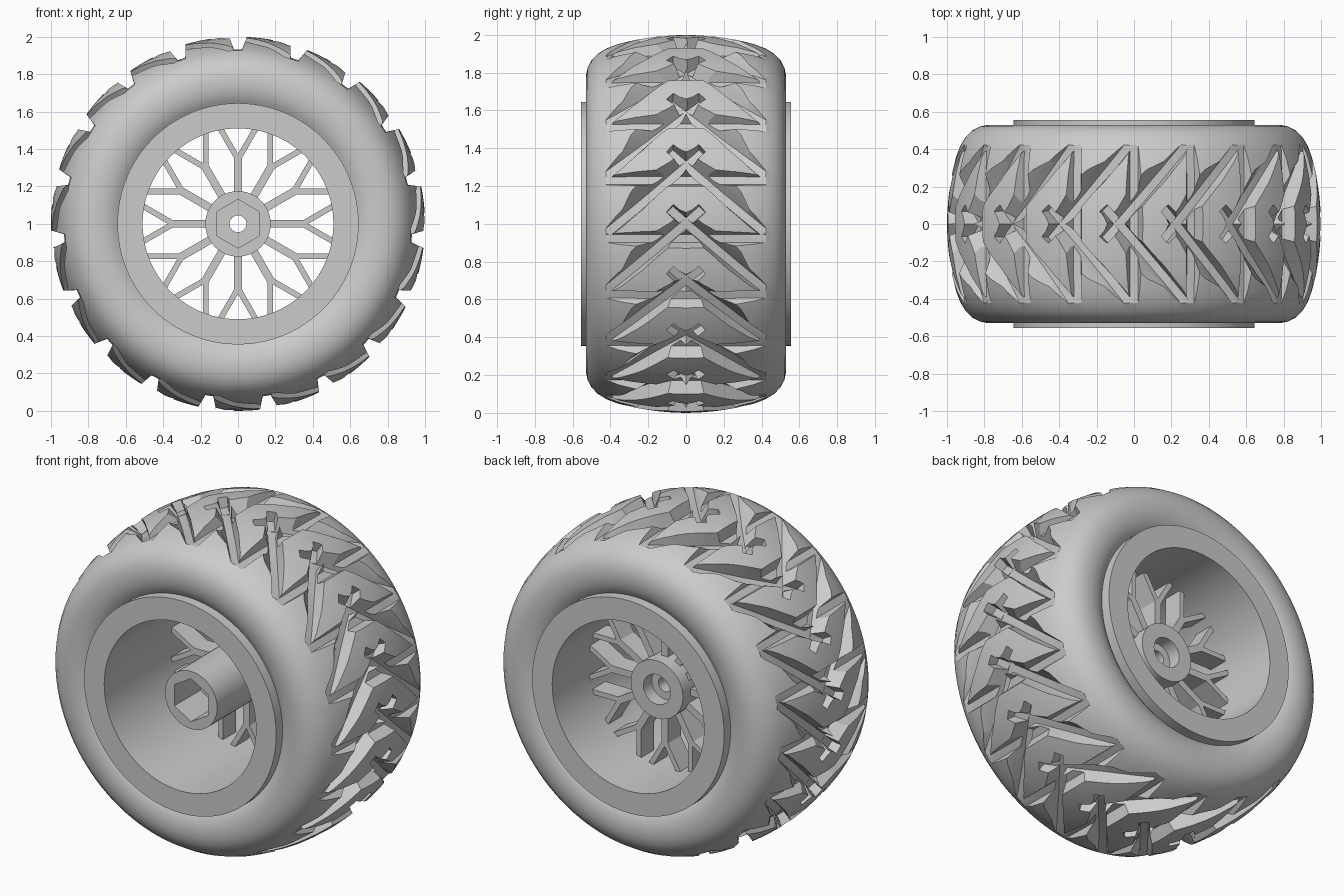
import bpy, bmesh
from math import cos, sin, pi, radians
from mathutils import Vector

if "Cube" in bpy.data.objects:
    bpy.data.objects.remove(bpy.data.objects["Cube"])

KNOBS = 19
PITCH = 2 * pi / KNOBS


def polar(theta, y, r):
    return Vector((r * cos(theta), y, 1 + r * sin(theta)))


def finish(name, bm):
    bmesh.ops.recalc_face_normals(bm, faces=bm.faces)
    me = bpy.data.meshes.new(name)
    bm.to_mesh(me)
    bm.free()
    ob = bpy.data.objects.new(name, me)
    bpy.context.collection.objects.link(ob)
    return ob


def loft(bm, rings, closed=False):
    """Skin a list of equal point rings, capped unless closed."""
    vs = [[bm.verts.new(p) for p in ring] for ring in rings]
    n, m = len(vs), len(vs[0])
    for i in range(n if closed else n - 1):
        a, b = vs[i], vs[(i + 1) % n]
        for j in range(m):
            k = (j + 1) % m
            bm.faces.new((a[j], a[k], b[k], b[j]))
    if not closed:
        bm.faces.new(vs[0])
        bm.faces.new(vs[-1])


def lathe(name, profile, segs):
    bm = bmesh.new()
    loft(bm, [[polar(2 * pi * i / segs, y, r) for y, r in profile] for i in range(segs)], True)
    return finish(name, bm)


def cylinder(name, r, y0, y1, segs, turn=0.0):
    bm = bmesh.new()
    rings = []
    for y in (y0, y1):
        pts = [polar(turn + 2 * pi * i / segs, y, r) for i in range(segs)]
        rings.append([Vector((p.x, p.y, p.z)) for p in pts])
    loft(bm, rings)
    return finish(name, bm)


def cut(ob, cutter):
    cutter.hide_render = True
    mod = ob.modifiers.new("cut", 'BOOLEAN')
    mod.operation = 'DIFFERENCE'
    mod.solver = 'EXACT'
    mod.object = cutter
    bpy.context.view_layer.objects.active = ob
    bpy.ops.object.modifier_apply(modifier=mod.name)
    bpy.data.objects.remove(cutter)


def smooth(ob, angle=28):
    bpy.ops.object.select_all(action='DESELECT')
    ob.select_set(True)
    bpy.context.view_layer.objects.active = ob
    bpy.ops.object.shade_smooth_by_angle(angle=radians(angle))


def groove_set(name, path, across, side=1):
    """One groove per knob. path: (tangent, y, floor radius, slope - side, slope + side)."""
    bm = bmesh.new()
    at, ay = across
    for k in range(KNOBS):
        base = pi / 2 + k * PITCH
        rings = []
        for t, y, r, lo, hi in path:
            section = ((-0.023, r), (0.023, r), (0.03 + hi, 1.04), (-0.03 - lo, 1.04))
            rings.append([polar(base - (t + at * w), side * (y + ay * w), rad)
                          for w, rad in section])
        loft(bm, rings)
    return finish(name, bm)


# Tyre carcass, revolved from half a cross-section
half = [(0.44, 0.57), (0.475, 0.62), (0.505, 0.66), (0.523, 0.70), (0.53, 0.745),
        (0.529, 0.785), (0.521, 0.825), (0.50, 0.865), (0.466, 0.90), (0.42, 0.928),
        (0.36, 0.951), (0.27, 0.973), (0.16, 0.99), (0.07, 0.998)]
profile = half + [(0, 1.0)] + [(-y, r) for y, r in reversed(half)]
tyre = lathe("tyre", profile, 152)

# Tread: straight cross grooves, then mirrored diagonal grooves
straight = [(0, y, r, 0.03, 0.03) for y, r in
            ((-0.45, 0.925), (-0.25, 0.932), (0.25, 0.932), (0.45, 0.925))]
cut(tyre, groove_set("cross_grooves", straight, (1, 0)))
diagonal = [(0.315, 0.435, 0.93, 0, 0), (0.2, 0.305, 0.912, 0, 0.05),
            (0.07, 0.165, 0.905, 0, 0.11), (-0.085, 0.0, 0.925, 0, 0.04),
            (-0.165, -0.085, 0.935, 0, 0)]
for side in (1, -1):
    cut(tyre, groove_set("diagonal_grooves", diagonal, (-0.74, 0.67), side))
smooth(tyre)

# Rim barrel with a flange on each side
rim = lathe("rim", [(-0.555, 0.51), (-0.555, 0.645), (-0.47, 0.645), (-0.47, 0.56),
                    (0.47, 0.56), (0.47, 0.645), (0.555, 0.645), (0.555, 0.51)], 96)
smooth(rim)

# Hub with hexagonal socket in front, counterbore behind and axle hole
hub = cylinder("hub", 0.175, -0.45, 0.28, 48)
cut(hub, cylinder("hex_socket", 0.13, -0.6, -0.2, 6, pi / 2))
cut(hub, cylinder("counterbore", 0.09, 0.2, 0.4, 32))
cut(hub, cylinder("axle_hole", 0.045, -0.7, 0.6, 24))
smooth(hub)

# Twelve forked spokes
bm = bmesh.new()


def bar(angle, start, direction, length, width, y0=0.08, y1=0.205):
    u = Vector((cos(angle), 0, sin(angle)))
    d = Vector((cos(angle + direction), 0, sin(angle + direction)))
    n = Vector((-d.z, 0, d.x)) * width / 2
    a = u * start + Vector((0, 0, 1))
    b = a + d * length
    loft(bm, [[p + Vector((0, y, 0)) for p in (a - n, b - n, b + n, a + n)] for y in (y0, y1)])


for i in range(12):
    ang = i * pi / 6
    bar(ang, 0.165, 0, 0.195, 0.042)
    for s in (-1, 1):
        bar(ang, 0.345, s * pi / 6, 0.195, 0.03)
finish("spokes", bm)
